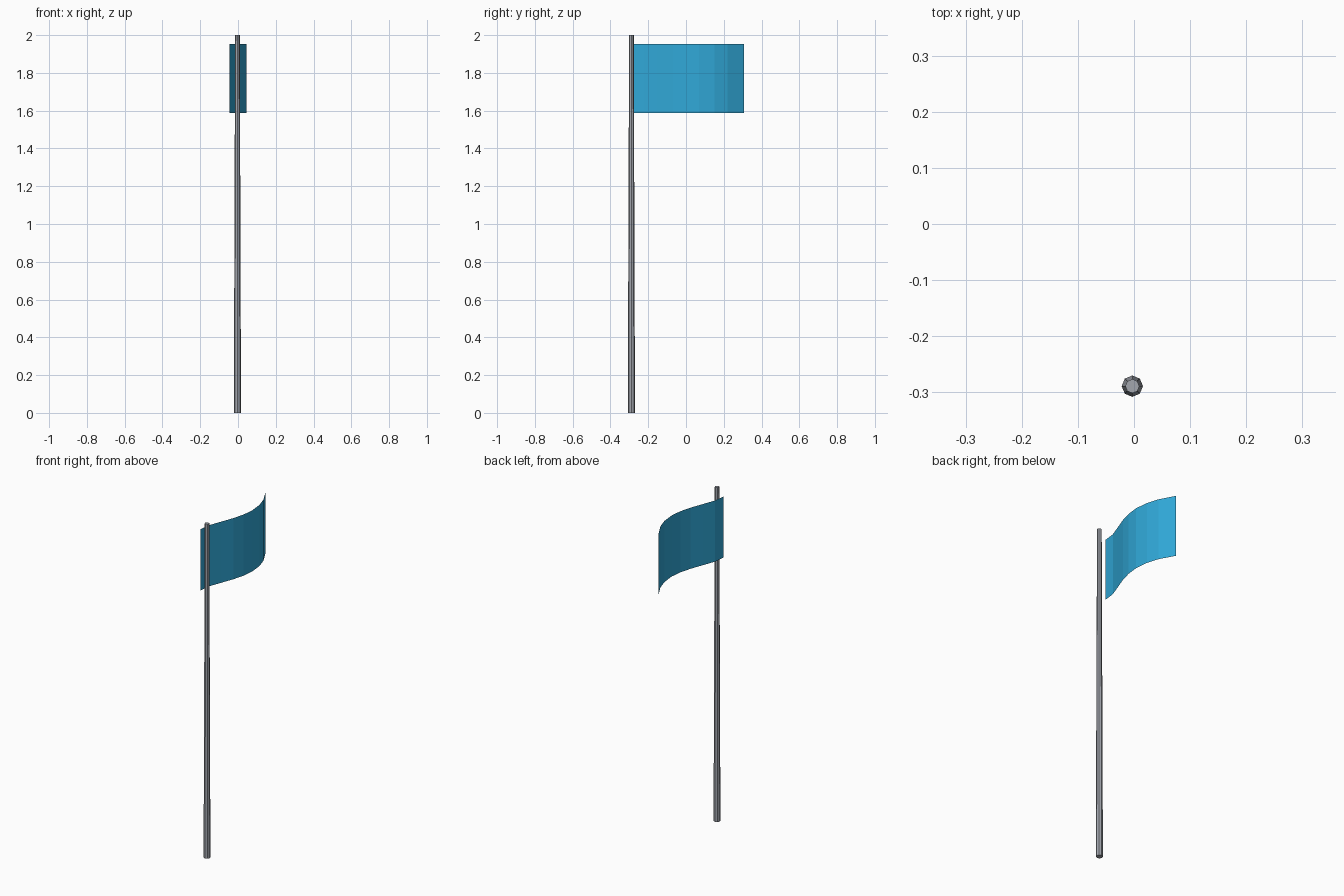
import bpy
import bmesh

cube = bpy.data.objects.get("Cube")
if cube:
    bpy.data.objects.remove(cube, do_unlink=True)


def make_material(name, rgb, roughness):
    mat = bpy.data.materials.new(name)
    mat.use_nodes = True
    mat.diffuse_color = (*rgb, 1)
    shader = mat.node_tree.nodes["Principled BSDF"]
    shader.inputs["Base Color"].default_value = (*rgb, 1)
    shader.inputs["Roughness"].default_value = roughness
    return mat


def make_object(name, bm, mat):
    mesh = bpy.data.meshes.new(name)
    bm.to_mesh(mesh)
    bm.free()
    mesh.materials.append(mat)
    obj = bpy.data.objects.new(name, mesh)
    bpy.context.collection.objects.link(obj)
    return obj


grey_metal = make_material("grey metal", (0.36, 0.38, 0.42), 0.5)
blue_cloth = make_material("blue cloth", (0.03, 0.39, 0.68), 0.8)

# Tapered eight-sided pole
bm = bmesh.new()
bmesh.ops.create_cone(bm, cap_ends=True, segments=8,
                      radius1=0.019, radius2=0.0125, depth=2)
pole = make_object("pole", bm, grey_metal)
pole.location = (-0.003, -0.289, 1)

# Waving flag: a single sheet, its plan outline swept straight up
outline = [(-0.046, -0.289), (-0.038, -0.22), (-0.012, -0.15),
           (0.018, -0.07), (0.037, 0.0), (0.045, 0.07),
           (0.037, 0.15), (0.015, 0.22), (-0.033, 0.308)]
bottom, top = 1.587, 1.953
bm = bmesh.new()
columns = [[bm.verts.new((x, y, z)) for z in (bottom, top)] for x, y in outline]
for (a, b), (c, d) in zip(columns, columns[1:]):
    bm.faces.new((a, c, d, b))
flag = make_object("flag", bm, blue_cloth)
